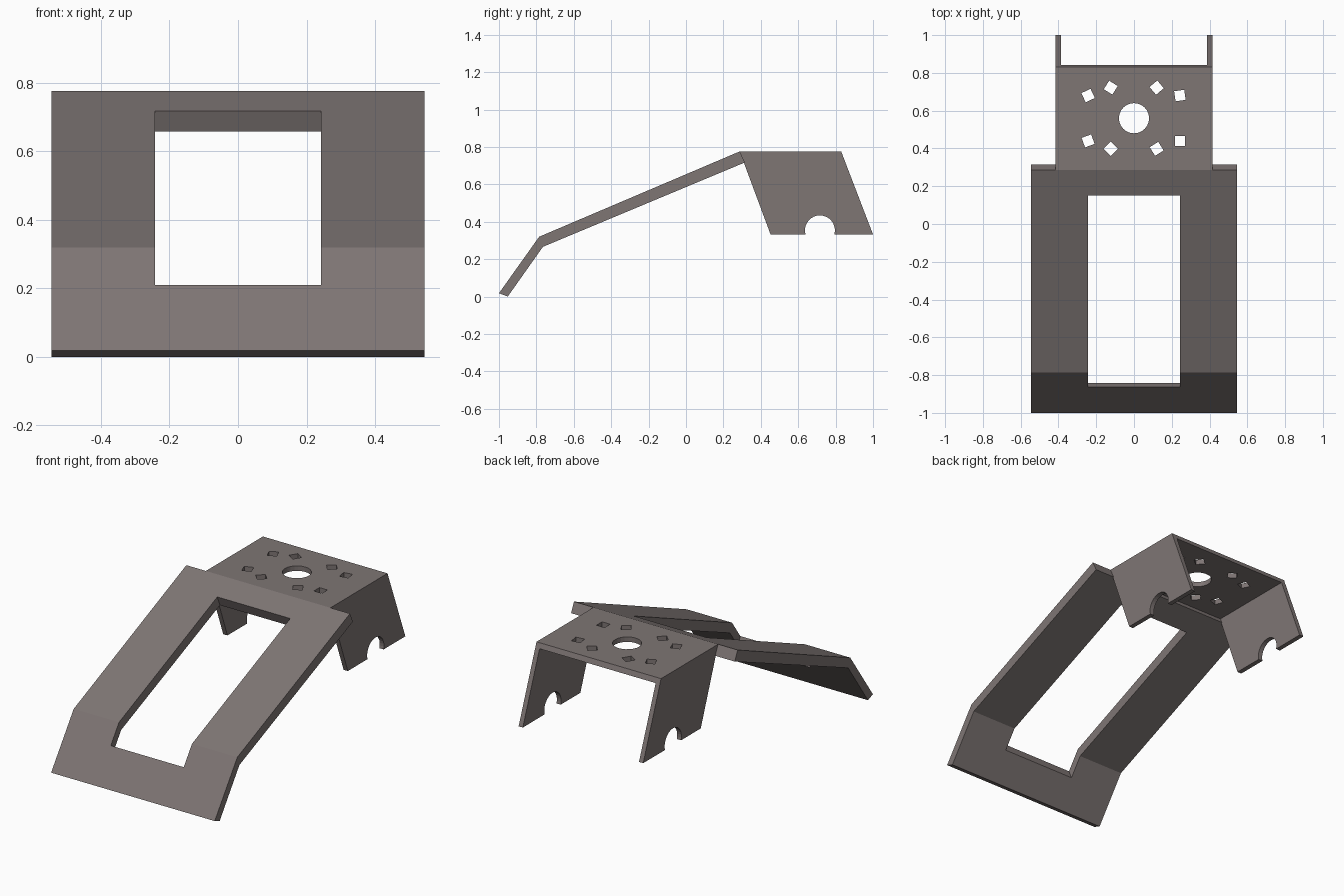
import bpy, bmesh
from math import sin, cos, pi, asin, radians

if "Cube" in bpy.data.objects:
    bpy.data.objects.remove(bpy.data.objects["Cube"])

# Warm grey paint
paint = bpy.data.materials.new("warm_grey")
paint.diffuse_color = (0.21, 0.18, 0.175, 1)
paint.use_nodes = True
paint.node_tree.nodes["Principled BSDF"].inputs["Base Color"].default_value = paint.diffuse_color


def prism(bm, pts, axis, lo, hi):
    """Extrude a 2D outline along x (points are y,z) or z (points are x,y)."""
    def place(p, d):
        return (d, p[0], p[1]) if axis == 'x' else (p[0], p[1], d)
    bottom = [bm.verts.new(place(p, lo)) for p in pts]
    top = [bm.verts.new(place(p, hi)) for p in pts]
    n = len(pts)
    bm.faces.new(bottom[::-1])
    bm.faces.new(top)
    for i in range(n):
        j = (i + 1) % n
        bm.faces.new((bottom[i], bottom[j], top[j], top[i]))


def make(name, outlines, axis, lo, hi):
    bm = bmesh.new()
    for pts in outlines:
        prism(bm, pts, axis, lo, hi)
    bmesh.ops.recalc_face_normals(bm, faces=bm.faces)
    mesh = bpy.data.meshes.new(name)
    bm.to_mesh(mesh)
    bm.free()
    mesh.materials.append(paint)
    obj = bpy.data.objects.new(name, mesh)
    bpy.context.collection.objects.link(obj)
    return obj


def cut(obj, cutter):
    cutter.hide_render = True
    mod = obj.modifiers.new("cut", 'BOOLEAN')
    mod.operation = 'DIFFERENCE'
    mod.solver = 'EXACT'
    mod.object = cutter
    bpy.context.view_layer.objects.active = obj
    bpy.ops.object.modifier_apply(modifier=mod.name)
    bpy.data.objects.remove(cutter, do_unlink=True)


def ngon(cx, cy, r, n, turn=0.0):
    return [(cx + r * cos(turn + 2 * pi * i / n), cy + r * sin(turn + 2 * pi * i / n))
            for i in range(n)]


# Bent ramp frame with a long window cut square to the main slope
TOP, UNDER, FOOT, FRONT = 0.776, 0.746, 0.332, 0.287
ramp = make("ramp_frame", [[(-1, 0.018), (-0.785, 0.32), (FRONT, TOP), (0.315, 0.717),
                            (-0.765, 0.266), (-0.953, 0.0)]], 'x', -0.545, 0.545)
ny, nz = -0.39, 0.92
low, high, reach = (-0.862, 0.206), (0.151, 0.716), 0.2
window = [(p[0] + s * reach * ny, p[1] + s * reach * nz)
          for p, s in ((low, -1), (high, -1), (high, 1), (low, 1))]
cut(ramp, make("window_cutter", [window], 'x', -0.243, 0.243))


# Bracket sides lean backwards as they go down
def lean(z):
    return (TOP - z) * 0.372


# Top plate with a round hole and eight turned square holes
plate = make("bracket_plate", [[(FRONT, TOP), (0.83, TOP), (0.83 + lean(UNDER), UNDER),
                                (FRONT + lean(UNDER), UNDER)]], 'x', -0.415, 0.415)
squares = [(-0.243, 0.68, 25), (-0.123, 0.722, -32), (0.12, 0.722, 40), (0.243, 0.68, 8),
           (-0.243, 0.44, 20), (-0.123, 0.398, 45), (0.12, 0.398, 32), (0.243, 0.44, 0)]
holes = [ngon(0, 0.56, 0.08, 24)]
holes += [ngon(x, y, 0.038, 4, radians(45 + a)) for x, y, a in squares]
cut(plate, make("hole_cutter", holes, 'z', 0.6, 0.9))

# Side legs with a round notch in the foot
cy, cz, r = 0.716, 0.354, 0.08
start = -asin((cz - FOOT) / r)
sweep = pi - 2 * start
arch = [(cy + r * cos(start + sweep * i / 18), cz + r * sin(start + sweep * i / 18))
        for i in range(19)]
leg = [(FRONT + lean(UNDER), UNDER), (0.83 + lean(UNDER), UNDER), (1.0, FOOT)]
leg += arch + [(FRONT + lean(FOOT), FOOT)]
for side, x in (("left", -0.415), ("right", 0.387)):
    make(side + "_bracket_leg", [leg], 'x', x, x + 0.028)
